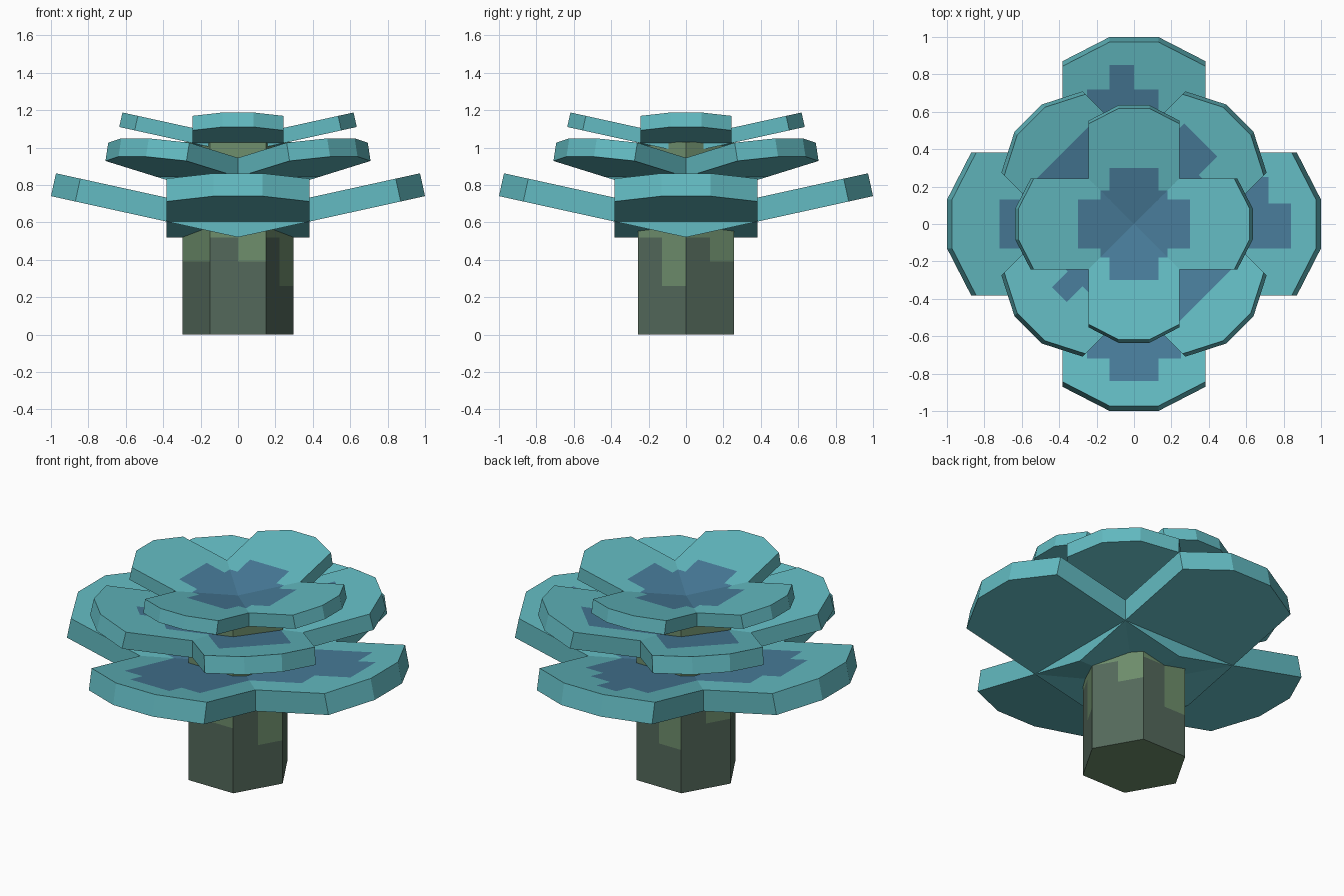
import bpy, bmesh, math
from mathutils import Matrix, Vector

if "Cube" in bpy.data.objects:
    bpy.data.objects.remove(bpy.data.objects["Cube"])


def material(name, rgb):
    m = bpy.data.materials.new(name)
    lin = [((c / 255 + 0.055) / 1.055) ** 2.4 for c in rgb]
    m.diffuse_color = (*lin, 1)
    m.use_nodes = True
    m.node_tree.nodes["Principled BSDF"].inputs["Base Color"].default_value = m.diffuse_color
    return m


TEAL = material("petal_teal", (99, 187, 194))
BLUE = material("petal_blue", (72, 124, 154))
BARK = material("stem_grey_green", (84, 105, 91))
MOSS = material("stem_light_green", (110, 142, 108))


def cut(bm, co, no):
    bmesh.ops.bisect_plane(bm, geom=bm.verts[:] + bm.edges[:] + bm.faces[:],
                           plane_co=co, plane_no=no, dist=1e-5)


def prism(outline, height):
    bm = bmesh.new()
    f = bm.faces.new([bm.verts.new((x, y, 0)) for x, y in outline])
    ext = bmesh.ops.extrude_face_region(bm, geom=[f])["geom"]
    bmesh.ops.translate(bm, vec=(0, 0, height),
                        verts=[v for v in ext if isinstance(v, bmesh.types.BMVert)])
    bmesh.ops.recalc_face_normals(bm, faces=bm.faces[:])
    return bm


def finish(bm, name, mats):
    me = bpy.data.meshes.new(name)
    bm.to_mesh(me)
    bm.free()
    for m in mats:
        me.materials.append(m)
    ob = bpy.data.objects.new(name, me)
    bpy.context.collection.objects.link(ob)


TILT = math.atan(0.22)
COS, SIN = math.cos(TILT), math.sin(TILT)


def petal(name, s, z, angle, patches):
    """Tilted plate; patches are (reach, side min, side max) in plan units."""
    tip, shoulder, th = 1.0 / COS * s, 0.87 / COS * s, 0.125 * s
    w, n = 0.383 * s, 0.13 * s
    bm = prism([(0, -w), (shoulder, -w), (tip, -n), (tip, n), (shoulder, w), (0, w)], th)
    rules = [((r + th * SIN) / COS, a, b) for r, a, b in patches]
    for r, a, b in rules:
        cut(bm, (r, 0, 0), (1, 0, 0))
        cut(bm, (0, a, 0), (0, 1, 0))
        cut(bm, (0, b, 0), (0, 1, 0))
    for f in bm.faces:
        c = f.calc_center_median()
        if f.normal.z > 0.9 and any(c.x < r and a < c.y < b for r, a, b in rules):
            f.material_index = 1
    bm.transform(Matrix.Translation((0, 0, z))
                 @ Matrix.Rotation(math.radians(angle), 4, 'Z')
                 @ Matrix.Rotation(-TILT, 4, 'Y'))
    finish(bm, name, [TEAL, BLUE])


# Hexagonal stem with stepped light patches
hexagon = [(0.297 * math.cos(i * math.pi / 3), 0.297 * math.sin(i * math.pi / 3)) for i in range(6)]
bm = prism(hexagon, 1.03)
for h in (0.26, 0.39, 0.52):
    cut(bm, (0, 0, h), (0, 0, 1))
for k in range(3):
    a = math.radians(120 + 60 * k)
    cut(bm, (0, 0, 0), (math.cos(a), math.sin(a), 0))
patch_start = [.52, .39, .52, .26, .52, .39, .39, .39, .52, .39, .52, .26]
bm.normal_update()
for f in bm.faces:
    c = f.calc_center_median()
    sector = int((math.degrees(math.atan2(c.y, c.x)) % 360) // 30)
    if abs(f.normal.z) > 0.9 or c.z > patch_start[sector]:
        f.material_index = 1
finish(bm, "stem", [BARK, MOSS])

# Lower petals
inner = (.60, -.25, .25)
for label, ang, p in (
        ("front", -90, [(.84, -.13, .13), (.72, -.25, .25)]),
        ("right", 0, [(.84, -.13, .11), (.72, -.13, .25), inner]),
        ("back", 90, [(.85, 0, .13), (.72, -.13, .25), inner]),
        ("left", 180, [(.72, -.13, .13), inner])):
    petal("lower_petal_" + label, 1.0, 0.52, ang, p)

# Middle petals, turned 45 degrees
core = (.43, -.19, .19)
for label, ang, p in (
        ("front_right", -45, [(.54, -.2, .2)]),
        ("back_right", 45, [(.57, -.06, .19), core]),
        ("back_left", 135, [(.54, -.2, .2)]),
        ("front_left", -135, [(.55, -.07, .04), core])):
    petal("middle_petal_" + label, 0.8, 0.775, ang, p)

# Upper petals
for label, ang in (("front", -90), ("right", 0), ("back", 90), ("left", 180)):
    petal("upper_petal_" + label, 0.635, 0.97, ang, [(.30, -.13, .13), (.18, -.18, .18)])
